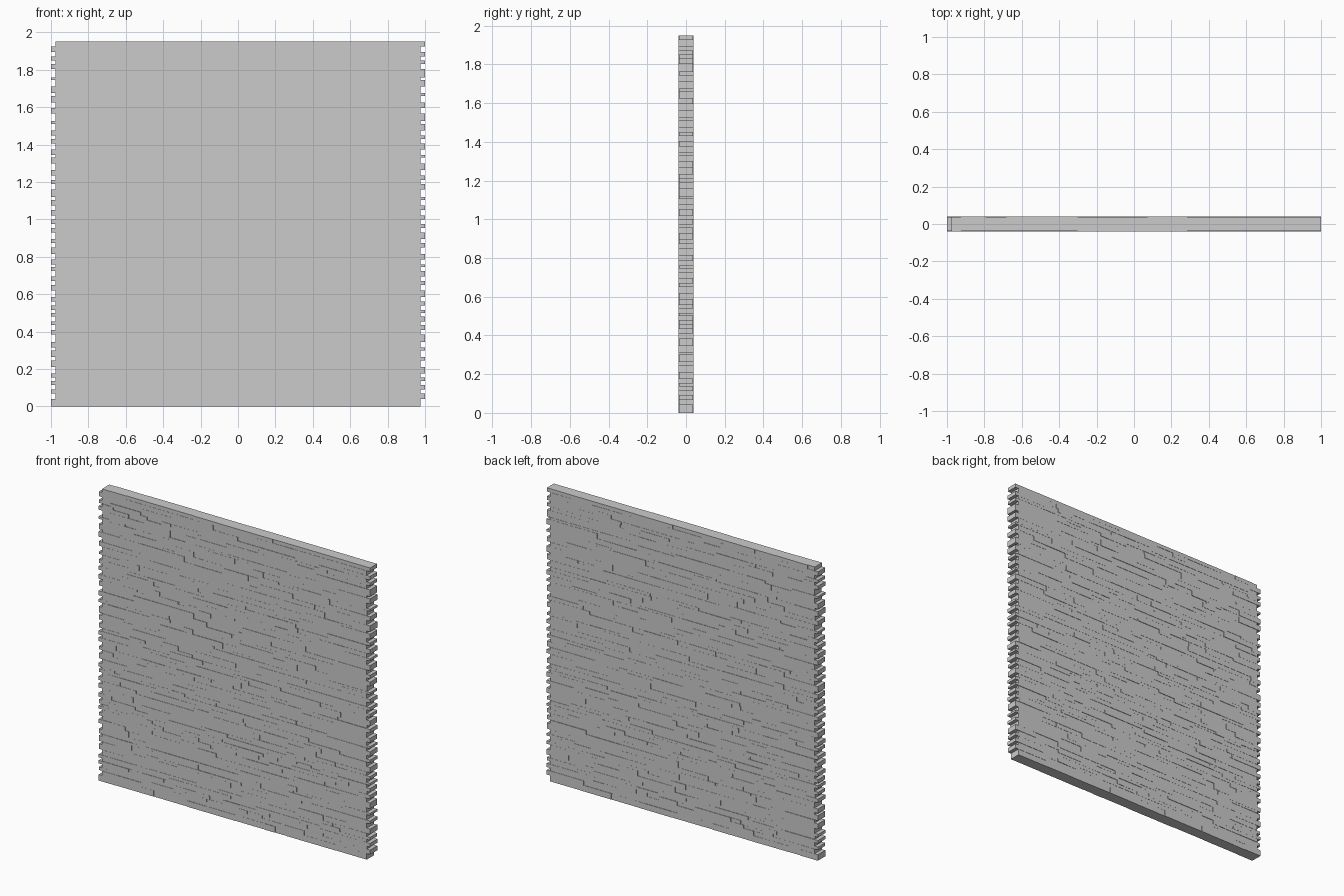
import bpy, bmesh, random
from mathutils import Matrix

if "Cube" in bpy.data.objects:
    bpy.data.objects.remove(bpy.data.objects["Cube"])

random.seed(7)

# Horizontal joints between the courses, in millimetre-like units (1/1000)
JOINTS = [0, 40, 70, 90, 115, 135, 155, 175, 210, 245,
          265, 300, 315, 345, 385, 410, 435, 455, 480, 500,
          515, 540, 560, 585, 620, 650, 670, 695, 725, 745,
          760, 785, 815, 850, 875, 895, 930, 955, 975, 1000,
          1020, 1050, 1075, 1105, 1120, 1160, 1190, 1210, 1235, 1265,
          1300, 1330, 1345, 1375, 1405, 1430, 1450, 1475, 1510, 1525,
          1565, 1595, 1625, 1660, 1675, 1710, 1745, 1760, 1805, 1830,
          1850, 1870, 1895, 1925, 1950]
HALF_DEPTH = 0.040
TOOTH = 0.025


def add_stone(bm, x0, x1, y0, y1, z0, z1):
    m = (Matrix.Translation(((x0 + x1) / 2, (y0 + y1) / 2, (z0 + z1) / 2))
         @ Matrix.Diagonal((x1 - x0, y1 - y0, z1 - z0, 1)))
    bmesh.ops.create_cube(bm, size=1, matrix=m)


def split_course(start, end):
    """Random vertical joints along one course."""
    cuts = [start]
    while end - cuts[-1] > 0.32:
        cuts.append(cuts[-1] + random.uniform(0.06, 0.26))
    return cuts + [end]


# Stacked stone courses; alternate rows shift sideways to form toothed ends
bm = bmesh.new()
for i, (low, high) in enumerate(zip(JOINTS, JOINTS[1:])):
    shift = TOOTH * (i % 2)
    cuts = split_course(-1 + shift, 1 - TOOTH + shift)
    if high == JOINTS[-1]:
        cuts[1:1] = [-0.925, -0.795]
        cuts = cuts[:3] + [c for c in cuts[3:] if c > -0.74]
    for x0, x1 in zip(cuts, cuts[1:]):
        front = HALF_DEPTH - random.uniform(0, 0.004)
        back = HALF_DEPTH - random.uniform(0, 0.004)
        add_stone(bm, x0, x1, -front, back, low / 1000, high / 1000)

mesh = bpy.data.meshes.new("stacked_stone_wall")
bm.to_mesh(mesh)
bm.free()
wall = bpy.data.objects.new("stacked_stone_wall", mesh)
bpy.context.collection.objects.link(wall)
